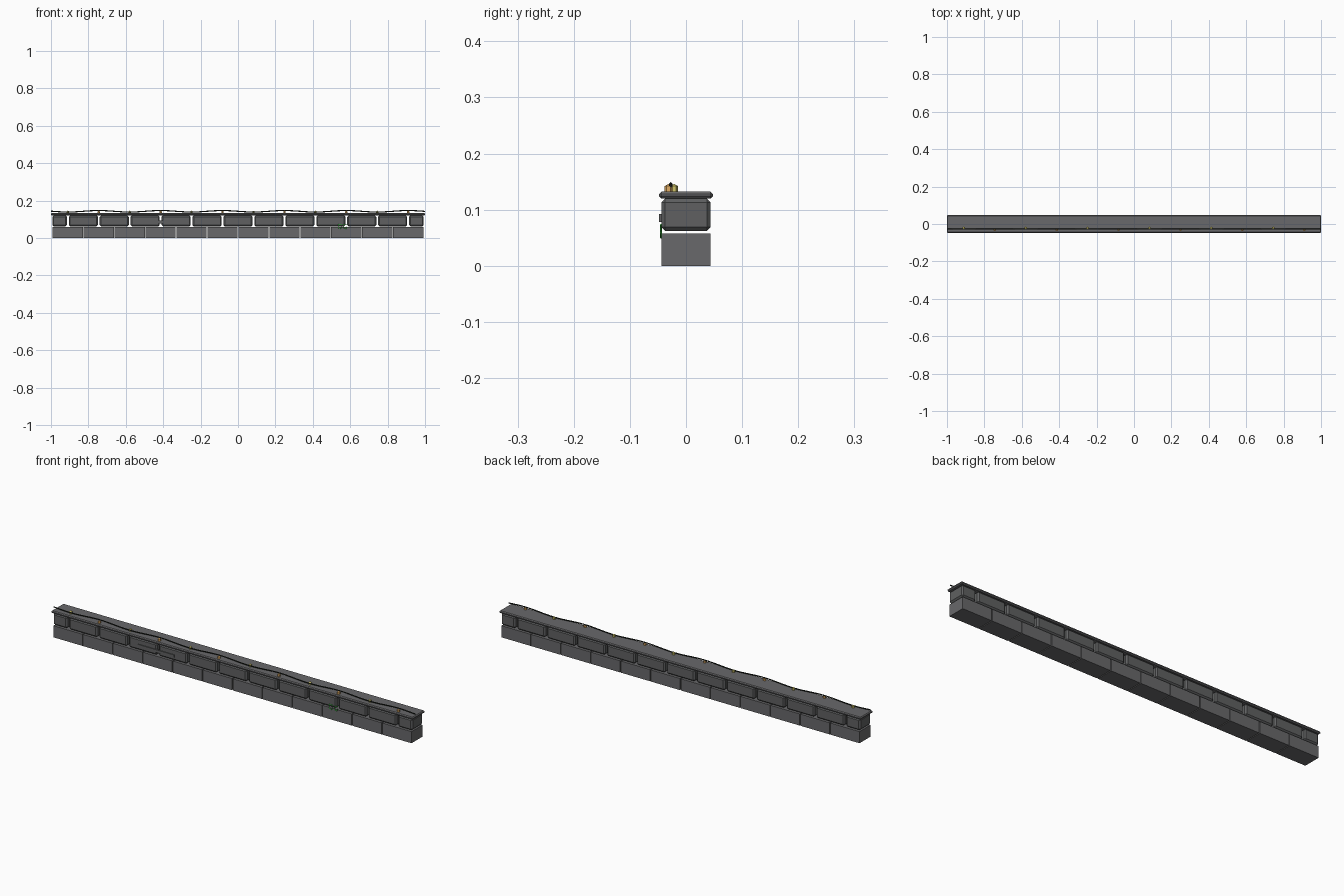
import bpy, math

cube = bpy.data.objects.get("Cube")
if cube:
    bpy.data.objects.remove(cube, do_unlink=True)


def material(name, r, g, b):
    m = bpy.data.materials.new(name)
    m.use_nodes = True
    m.diffuse_color = (r, g, b, 1)
    m.node_tree.nodes["Principled BSDF"].inputs["Base Color"].default_value = (r, g, b, 1)
    return m


STONE = material("stone grey", 0.14, 0.14, 0.145)
DARK_STONE = material("dark stone grey", 0.115, 0.118, 0.12)
WIRE = material("wire black", 0.012, 0.016, 0.012)
AMBER = material("amber bulb", 0.75, 0.42, 0.13)
YELLOW = material("yellow bulb", 0.62, 0.55, 0.14)
GREEN = material("green paint", 0.05, 0.6, 0.06)


def block(name, x0, x1, y0, y1, z0, z1, mat, chamfer=0):
    """Box between two corners, with optional flat chamfers."""
    bpy.ops.mesh.primitive_cube_add(size=1)
    o = bpy.context.object
    o.name = name
    size = (x1 - x0, y1 - y0, z1 - z0)
    mid = ((x0 + x1) / 2, (y0 + y1) / 2, (z0 + z1) / 2)
    for v in o.data.vertices:
        v.co = [m + c * s for m, c, s in zip(mid, v.co, size)]
    o.data.materials.append(mat)
    if chamfer:
        b = o.modifiers.new("chamfer", 'BEVEL')
        b.width = chamfer
        b.segments = 1
    return o


def strand(name, points, radius, mat):
    """Thin four-sided tube through the points."""
    c = bpy.data.curves.new(name, 'CURVE')
    c.dimensions = '3D'
    c.bevel_depth = radius
    c.bevel_resolution = 0
    c.use_fill_caps = True
    s = c.splines.new('POLY')
    s.points.add(len(points) - 1)
    for p, co in zip(s.points, points):
        p.co = (*co, 1)
    c.materials.append(mat)
    o = bpy.data.objects.new(name, c)
    bpy.context.collection.objects.link(o)


PITCH = 1.985 / 12
START = -0.9925
HALF = 0.044

# Lower course of plain blocks
for i in range(12):
    x = START + i * PITCH
    block("lower_block", x + 0.002, x + PITCH - 0.002, -HALF, HALF, 0, 0.058, STONE)

# Upper course of chamfered blocks, shifted by half a block
for i in range(13):
    x0 = max(START, START + (i - 0.5) * PITCH + 0.005)
    x1 = min(-START, START + (i + 0.5) * PITCH - 0.005)
    block("upper_block", x0, x1, -HALF, HALF, 0.062, 0.12, DARK_STONE, 0.007)

# Coping slab and the plate bridging one joint
block("coping", -1, 1, -0.048, 0.048, 0.12, 0.132, STONE, 0.004)
block("joint_plate", -0.52, -0.32, -0.048, -0.042, 0.078, 0.092, DARK_STONE)

# Sagging wire along the coping, higher at every other bulb
wire = []
for i in range(97):
    x = -1 + i / 48
    wave = math.cos((x - START - 1.5 * PITCH) * math.pi / PITCH)
    wire.append((x, -0.027, 0.1425 + 0.004 * wave))
strand("light_wire", wire, 0.003, WIRE)

# Bulbs standing under the wire
for i in range(12):
    x = START + (i + 0.5) * PITCH
    y = -0.031 if i % 2 else -0.021
    mat = AMBER if i % 2 else YELLOW
    bpy.ops.mesh.primitive_cylinder_add(vertices=6, radius=0.007, depth=0.010, location=(x, y, 0.137))
    bulb = bpy.context.object
    bulb.name = "bulb"
    bulb.data.materials.append(mat)
    bpy.ops.mesh.primitive_cone_add(vertices=6, radius1=0.007, depth=0.004, location=(x, y, 0.144))
    tip = bpy.context.object
    tip.name = "bulb_tip"
    tip.data.materials.append(mat)

# Painted green squiggles on the front
for x in (0.535, 0.564):
    path = [(0.02, 0.073), (0.002, 0.073), (0, 0.054), (0.014, 0.05), (0.018, 0.062)]
    strand("green_squiggle", [(x + dx, -0.0445, z) for dx, z in path], 0.002, GREEN)
